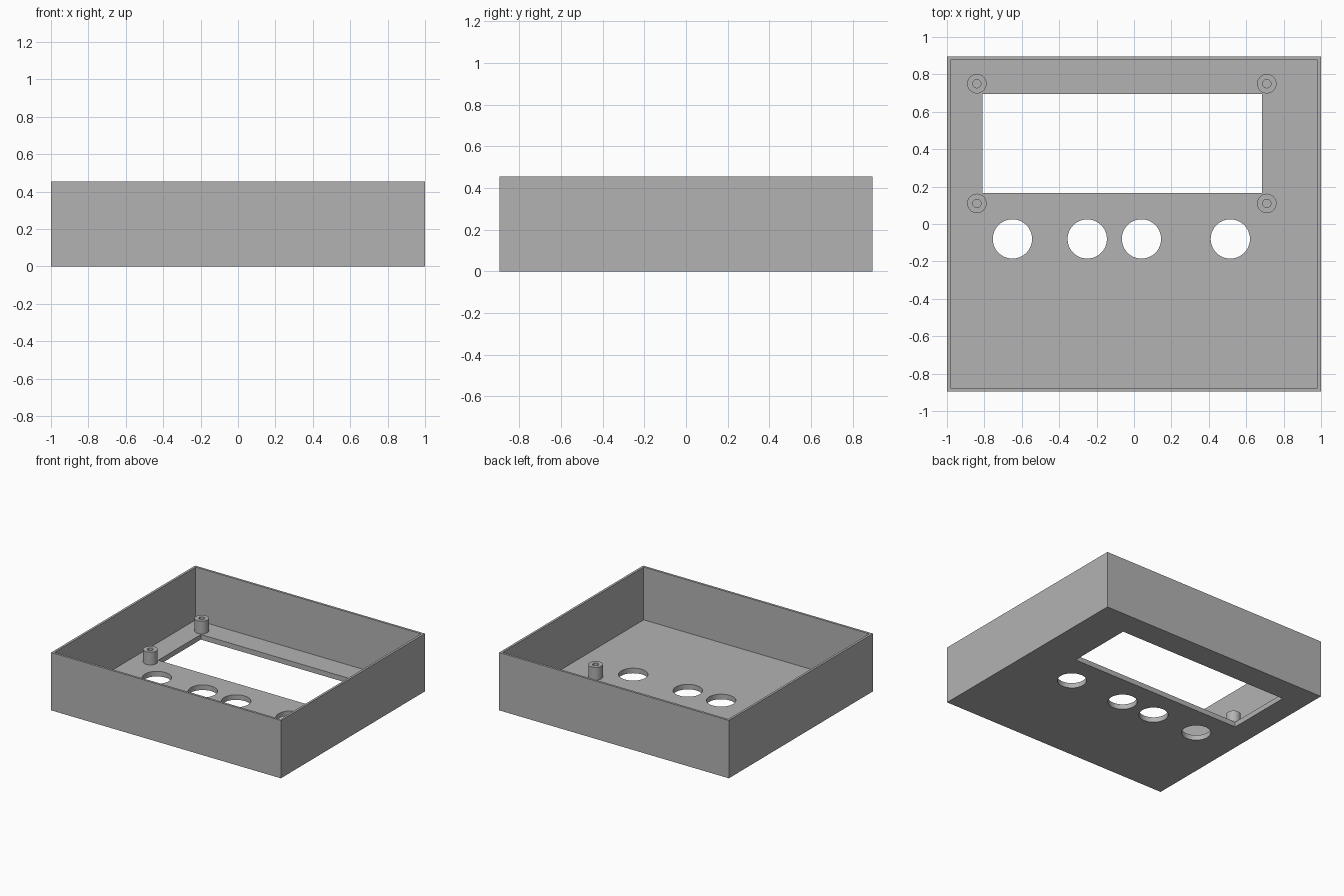
import bpy
import math

W, D, H = 2.0, 1.79, 0.455      # outer size of the tray
WALL, FLOOR = 0.018, 0.04       # wall and floor thickness
POST_H = 0.1

if "Cube" in bpy.data.objects:
    bpy.data.objects.remove(bpy.data.objects["Cube"], do_unlink=True)

grey = bpy.data.materials.new("grey_plastic")
grey.use_nodes = True
grey.diffuse_color = (0.45, 0.45, 0.45, 1)
grey.node_tree.nodes["Principled BSDF"].inputs["Base Color"].default_value = grey.diffuse_color


def box(name, x0, x1, y0, y1, z0, z1):
    bpy.ops.mesh.primitive_cube_add(
        size=1, location=((x0 + x1) / 2, (y0 + y1) / 2, (z0 + z1) / 2))
    ob = bpy.context.object
    ob.name = name
    ob.scale = (x1 - x0, y1 - y0, z1 - z0)
    bpy.ops.object.transform_apply(location=False, rotation=False, scale=True)
    ob.data.materials.append(grey)
    return ob


def cylinder(name, x, y, radius, z0, z1, sides=48):
    bpy.ops.mesh.primitive_cylinder_add(
        vertices=sides, radius=radius, depth=z1 - z0, location=(x, y, (z0 + z1) / 2))
    ob = bpy.context.object
    ob.name = name
    ob.data.materials.append(grey)
    return ob


def cut(target, cutter):
    mod = target.modifiers.new("cut", "BOOLEAN")
    mod.operation = "DIFFERENCE"
    mod.solver = "EXACT"
    mod.object = cutter
    bpy.context.view_layer.objects.active = target
    bpy.ops.object.modifier_apply(modifier=mod.name)
    bpy.data.objects.remove(cutter, do_unlink=True)


def smooth(ob):
    bpy.ops.object.select_all(action="DESELECT")
    ob.select_set(True)
    bpy.context.view_layer.objects.active = ob
    bpy.ops.object.shade_smooth_by_angle(angle=math.radians(30))


# Open tray: hollow shell, display window and a row of round button holes
tray = box("tray", -W / 2, W / 2, -D / 2, D / 2, 0, H)
cut(tray, box("cavity", -W / 2 + WALL, W / 2 - WALL, -D / 2 + WALL, D / 2 - WALL, FLOOR, H + 0.1))
cut(tray, box("window_cutter", -0.81, 0.685, 0.165, 0.695, -0.1, 0.1))
for x in (-0.65, -0.25, 0.04, 0.515):
    cut(tray, cylinder("button_cutter", x, -0.08, 0.105, -0.1, 0.1))
smooth(tray)

# Hollow screw posts around the window
for side, x in (("right", -0.84), ("left", 0.71)):
    for end, y in (("front", 0.11), ("back", 0.75)):
        post = cylinder(f"screw_post_{end}_{side}", x, y, 0.052, FLOOR - 0.005, FLOOR + POST_H, 32)
        cut(post, cylinder("screw_hole", x, y, 0.022, FLOOR + 0.001, FLOOR + POST_H + 0.1, 24))
        smooth(post)
